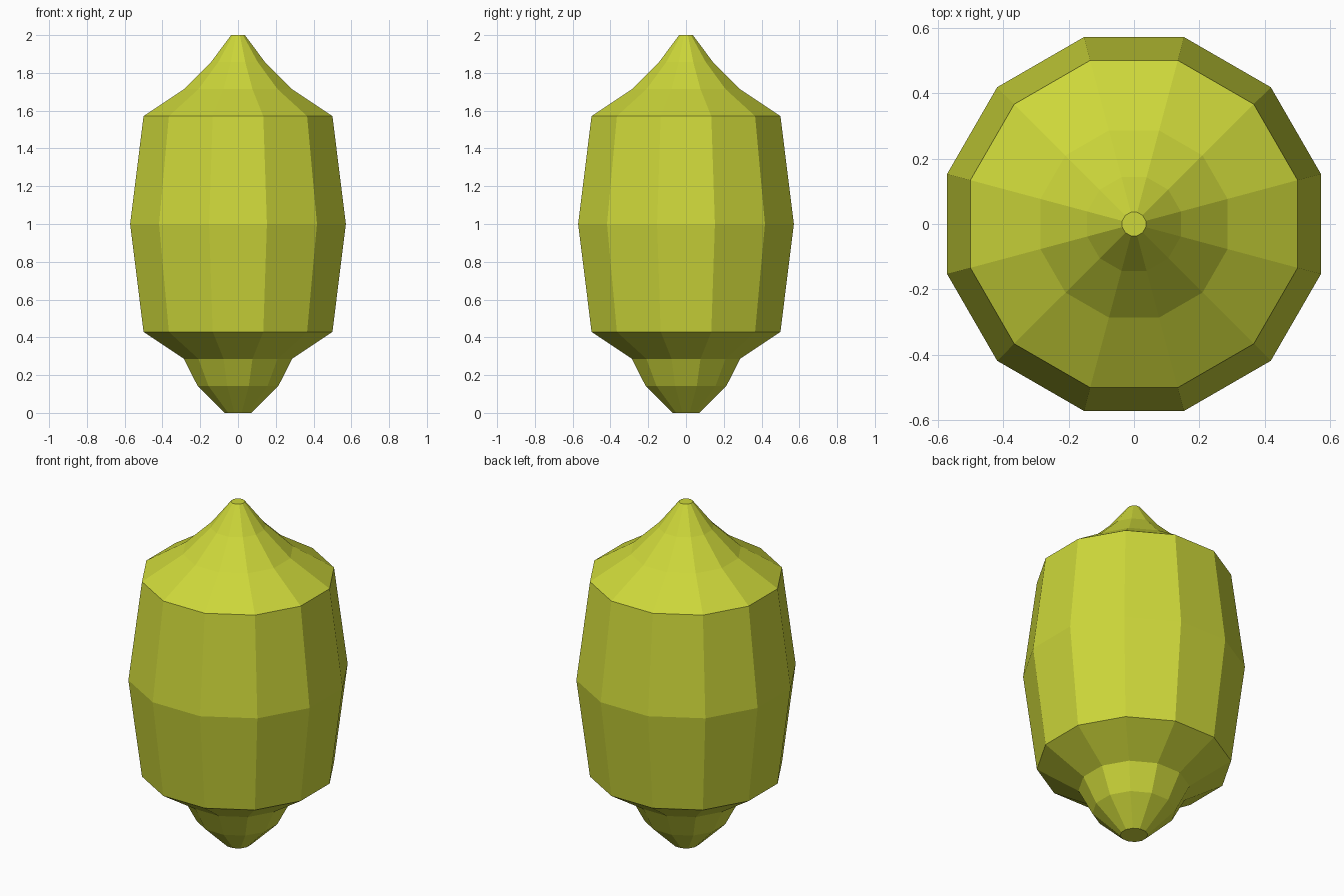
import bpy, bmesh, math

if "Cube" in bpy.data.objects:
    bpy.data.objects.remove(bpy.data.objects["Cube"])

SIDES = 12
# (distance from axis to flat side, height)
PROFILE = [(0.071, 0), (0.214, 0.143), (0.286, 0.286), (0.5, 0.429), (0.571, 1.0),
           (0.5, 1.571), (0.286, 1.714), (0.143, 1.857), (0.036, 2.0)]

mat = bpy.data.materials.new("lime yellow")
mat.diffuse_color = (0.61, 0.68, 0.042, 1)
mat.use_nodes = True
mat.node_tree.nodes["Principled BSDF"].inputs["Base Color"].default_value = mat.diffuse_color

# Lantern-shaped body: profile swept round the z axis, flat sides facing x and y
bm = bmesh.new()
rings = []
for r, z in PROFILE:
    radius = r / math.cos(math.pi / SIDES)
    angles = [(i + 0.5) * math.tau / SIDES for i in range(SIDES)]
    rings.append([bm.verts.new((radius * math.cos(a), radius * math.sin(a), z)) for a in angles])
for low, high in zip(rings, rings[1:]):
    for i in range(SIDES):
        j = (i + 1) % SIDES
        bm.faces.new((low[i], low[j], high[j], high[i]))

# End caps
bm.faces.new(rings[0][::-1])
bm.faces.new(rings[-1])

mesh = bpy.data.meshes.new("lantern_body")
bm.to_mesh(mesh)
bm.free()
mesh.materials.append(mat)
bpy.context.collection.objects.link(bpy.data.objects.new("lantern_body", mesh))
